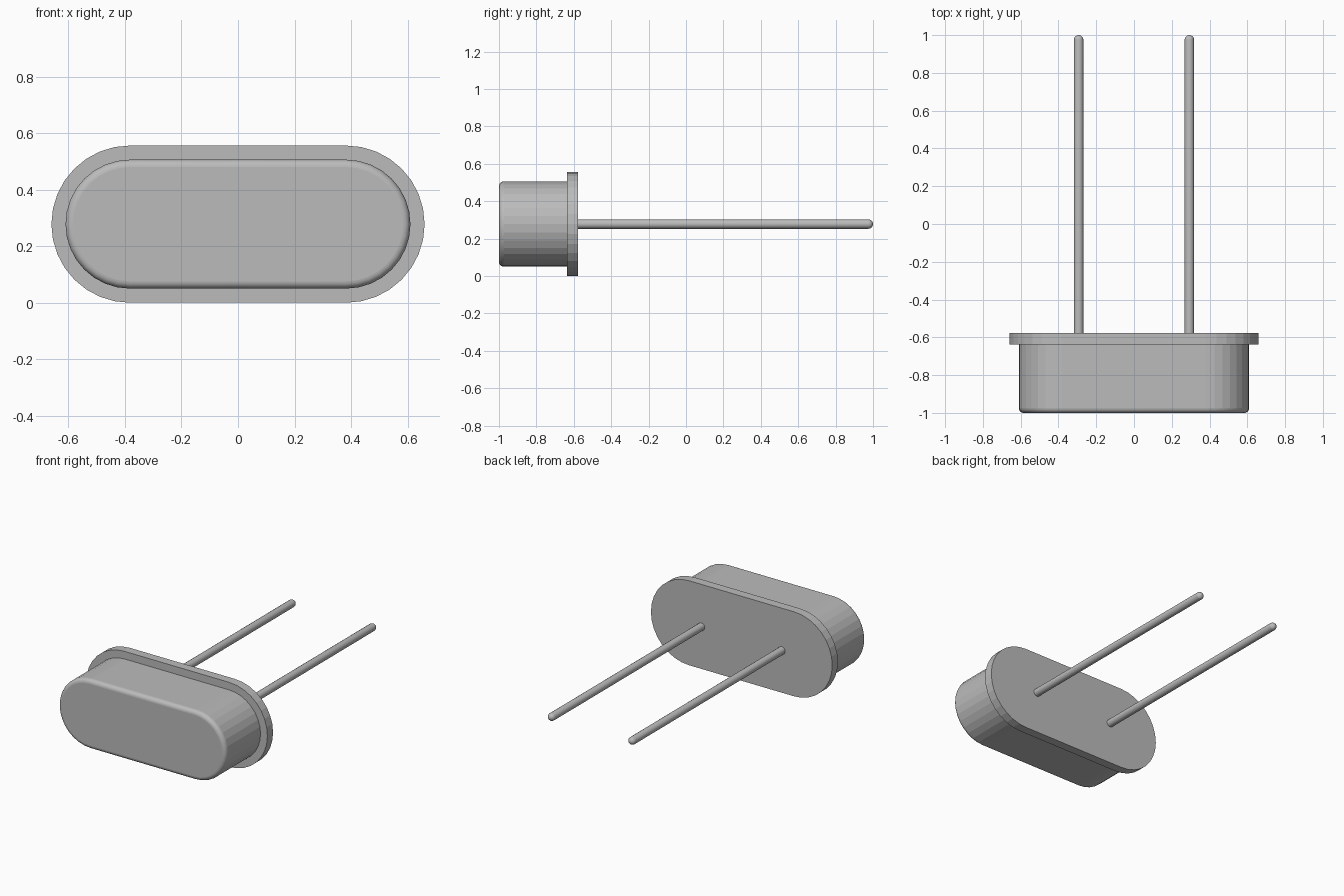
import bpy, math

cube = bpy.data.objects.get("Cube")
if cube:
    bpy.data.objects.remove(cube, do_unlink=True)

MID_Z = 0.278      # height of the long axis
HALF = 0.382       # half length of the straight sides
ARC = 16           # facets on each rounded end

metal = bpy.data.materials.new("grey metal")
metal.use_nodes = True
colour = (0.5, 0.5, 0.5, 1)
metal.diffuse_color = colour
metal.node_tree.nodes["Principled BSDF"].inputs["Base Color"].default_value = colour


def stadium(radius, y):
    """Ring of points with two straight sides and two round ends."""
    ring = []
    for side, start in ((1, -math.pi / 2), (-1, math.pi / 2)):
        for i in range(ARC + 1):
            a = start + math.pi * i / ARC
            ring.append((side * HALF + radius * math.cos(a), y,
                         MID_Z + radius * math.sin(a)))
    return ring


def circle(x, radius, y, count=16):
    return [(x + radius * math.cos(2 * math.pi * i / count), y,
             MID_Z + radius * math.sin(2 * math.pi * i / count)) for i in range(count)]


def loft(name, rings, smooth_bands):
    """Skin rings running front to back, with a cap at both ends."""
    n = len(rings[0])
    verts = [p for ring in rings for p in ring]
    faces, smooth = [], []
    for r in range(len(rings) - 1):
        for i in range(n):
            j = (i + 1) % n
            faces.append((r * n + i, r * n + j, (r + 1) * n + j, (r + 1) * n + i))
            smooth.append(r in smooth_bands)
    last = (len(rings) - 1) * n
    faces += [tuple(range(n))[::-1], tuple(range(last, last + n))]
    smooth += [False, False]
    faces = [f[::-1] for f in faces]
    mesh = bpy.data.meshes.new(name)
    mesh.from_pydata(verts, [], faces)
    mesh.polygons.foreach_set("use_smooth", smooth)
    mesh.materials.append(metal)
    obj = bpy.data.objects.new(name, mesh)
    bpy.context.collection.objects.link(obj)
    return obj


# Can with a rounded front rim
STEPS, ROUND, CAN_R = 6, 0.026, 0.228
rim = []
for k in range(STEPS + 1):
    a = math.pi / 2 * k / STEPS
    rim.append(stadium(CAN_R - ROUND * (1 - math.sin(a)), -1 + ROUND * (1 - math.cos(a))))
loft("can", rim + [stadium(CAN_R, -0.635)], range(STEPS))

# Base flange
loft("base_flange", [stadium(MID_Z, -0.637), stadium(MID_Z, -0.578)], ())

# Two wire leads with rounded tips
PIN_R = 0.025
for name, x in (("left_lead", 0.293), ("right_lead", -0.293)):
    rings = [circle(x, PIN_R, -0.6)]
    for k in range(STEPS):
        a = math.pi / 2 * k / STEPS
        rings.append(circle(x, PIN_R * math.cos(a), 1 - PIN_R + PIN_R * math.sin(a)))
    rings.append(circle(x, 0.002, 1))
    loft(name, rings, range(STEPS + 1))
